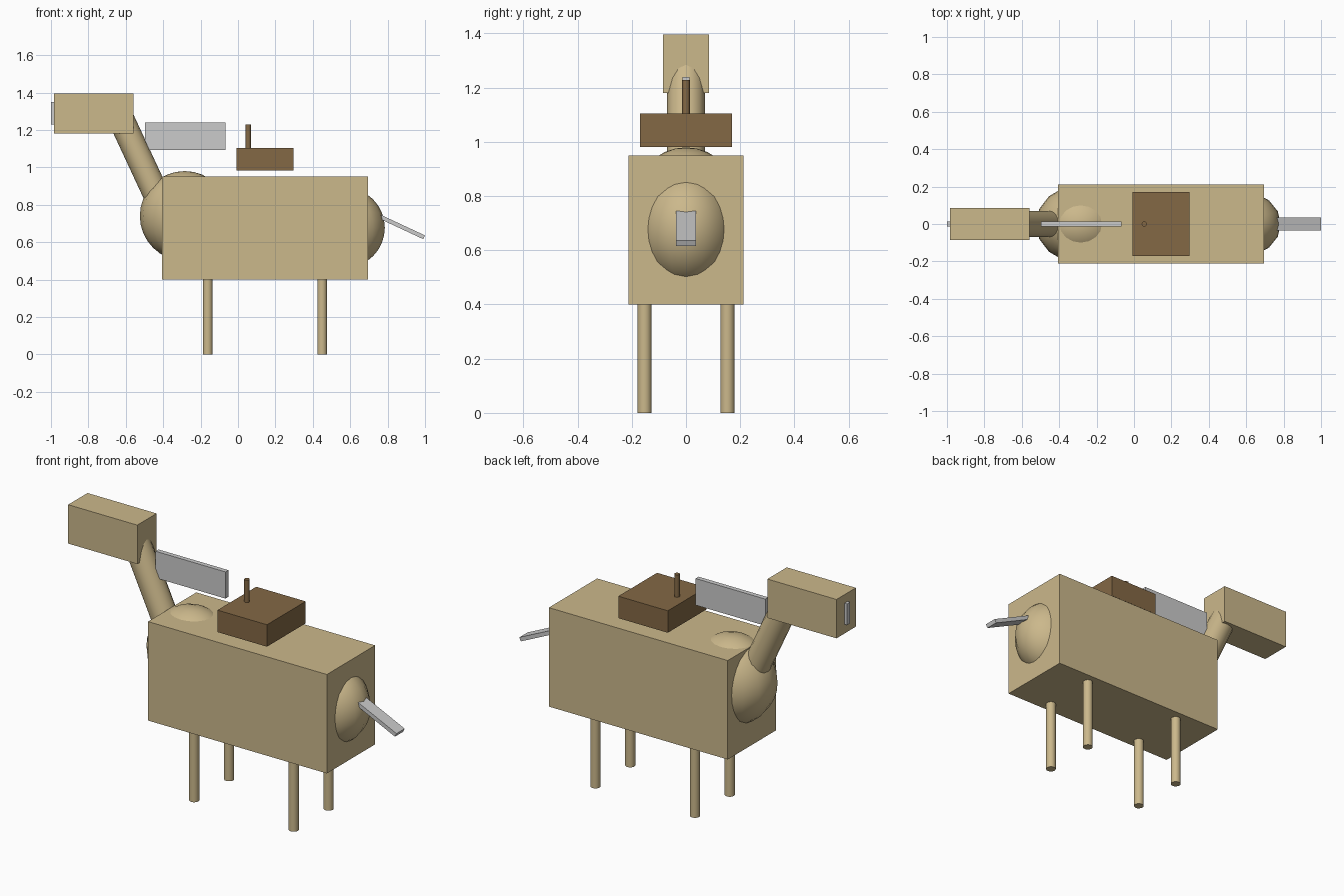
import bpy
from math import radians
from mathutils import Vector

if "Cube" in bpy.data.objects:
    bpy.data.objects.remove(bpy.data.objects["Cube"])


def material(name, rgb):
    m = bpy.data.materials.new(name)
    m.diffuse_color = (*rgb, 1)
    m.use_nodes = True
    m.node_tree.nodes["Principled BSDF"].inputs["Base Color"].default_value = m.diffuse_color
    return m


TAN = material("tan", (0.60, 0.48, 0.26))
BROWN = material("brown", (0.23, 0.14, 0.06))


def finish(name, mat, smooth=False):
    ob = bpy.context.object
    ob.name = name
    if mat:
        ob.data.materials.append(mat)
    if smooth:
        bpy.ops.object.transform_apply(location=False, rotation=False, scale=True)
        bpy.ops.object.shade_smooth_by_angle(angle=radians(40))
    return ob


def box(name, lo, hi, mat=None):
    lo, hi = Vector(lo), Vector(hi)
    bpy.ops.mesh.primitive_cube_add(size=1, location=(lo + hi) / 2)
    bpy.context.object.scale = hi - lo
    return finish(name, mat)


def ball(name, center, radii, mat):
    bpy.ops.mesh.primitive_uv_sphere_add(segments=16, ring_count=16, radius=1, location=center)
    bpy.context.object.scale = radii
    return finish(name, mat, True)


def rod(name, a, b, radius, mat, sides=16):
    a, b = Vector(a), Vector(b)
    d = b - a
    bpy.ops.mesh.primitive_cylinder_add(vertices=sides, radius=radius, depth=d.length,
                                        location=(a + b) / 2,
                                        rotation=d.to_track_quat('Z', 'Y').to_euler())
    return finish(name, mat, True)


# Barrel, chest and rump
box("body", (-0.405, -0.212, 0.40), (0.695, 0.212, 0.95), TAN)
ball("chest", (-0.285, 0, 0.74), (0.24, 0.21, 0.24), TAN)
ball("rump", (0.57, 0, 0.677), (0.215, 0.178, 0.215), TAN)

# Legs
for end, x in (("front", -0.162), ("rear", 0.45)):
    for side, y in (("right", -0.153), ("left", 0.153)):
        rod(f"{end}_{side}_leg", (x, y, 0), (x, y, 0.40), 0.026, TAN)

# Neck, head and muzzle stripe
rod("neck", (-0.40, 0, 0.775), (-0.635, 0, 1.28), 0.07, TAN)
box("head", (-0.985, -0.085, 1.18), (-0.56, 0.085, 1.396), TAN)
box("muzzle_stripe", (-1.0, -0.013, 1.23), (-0.97, 0.013, 1.348))

# Mane plate, floating behind the head
box("mane", (-0.497, -0.013, 1.092), (-0.068, 0.013, 1.24))

# Saddle with horn
box("saddle", (-0.007, -0.17, 0.982), (0.297, 0.17, 1.104), BROWN)
rod("saddle_horn", (0.055, 0, 1.09), (0.055, 0, 1.228), 0.014, BROWN)

# Sloping tail
tail = box("tail", (0.71, -0.036, 0.682), (1.01, 0.036, 0.704))
tail.rotation_euler.y = radians(25)
bpy.context.view_layer.update()
tip = tail.matrix_world @ Vector((0.5, 0, 0))
tail.location += Vector((0.995, 0, 0.626)) - tip
